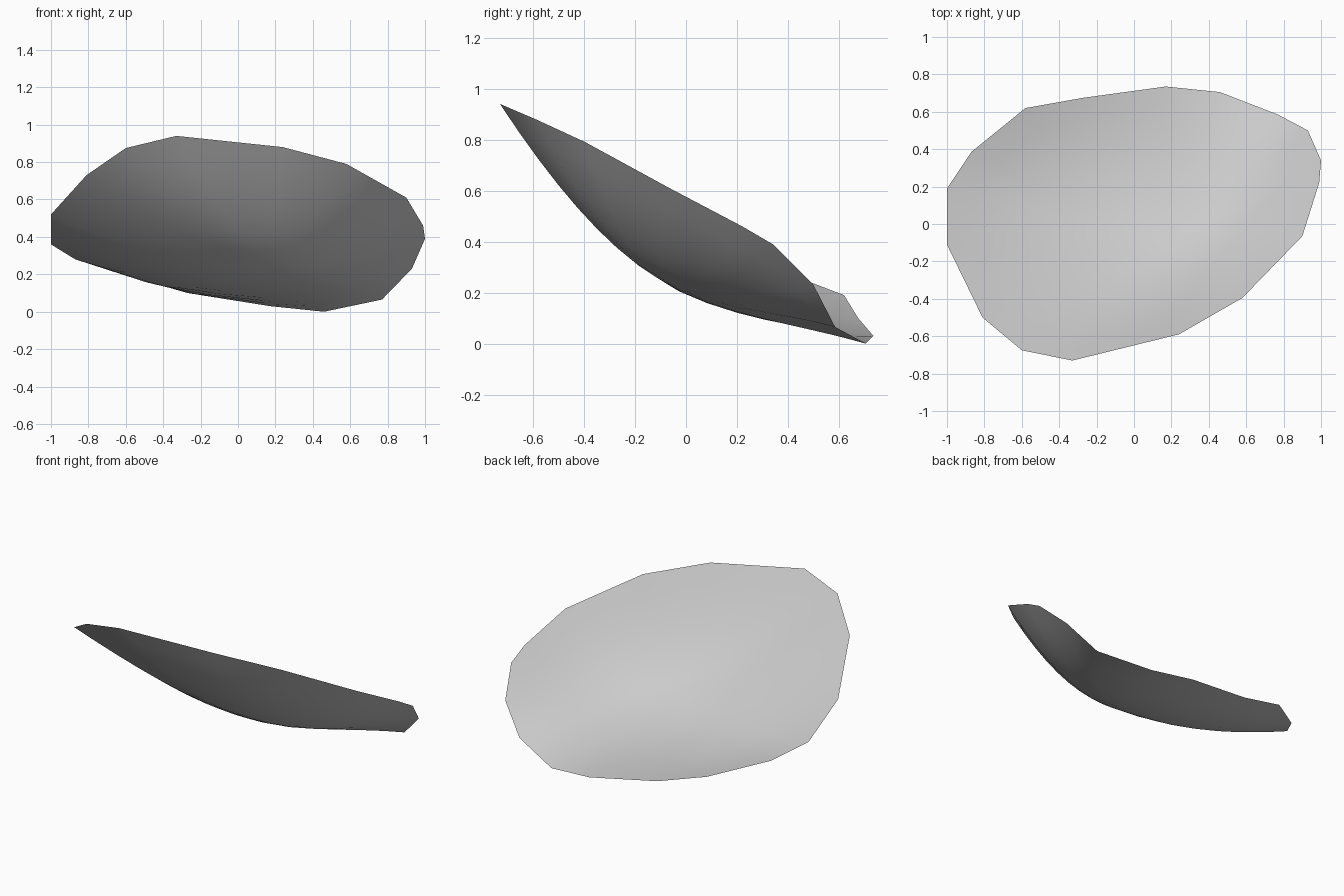
import bpy
import bmesh
from mathutils import Vector

if "Cube" in bpy.data.objects:
    bpy.data.objects.remove(bpy.data.objects["Cube"], do_unlink=True)

# Corners of the tilted, irregular rim, counter-clockwise from the left end
RIM = [
    (-1, .19, .36), (-1, -.11, .52), (-.81, -.5, .73), (-.6, -.675, .875),
    (-.33, -.73, .94), (.24, -.59, .88), (.58, -.395, .79), (.9, -.065, .61),
    (.99, .22, .46), (1, .34, .39), (.93, .5, .23), (.77, .585, .065),
    (.46, .705, 0), (.17, .735, .03), (-.27, .675, .1), (-.58, .62, .19),
    (-.87, .385, .28),
]
CENTRE = Vector((.15, -.12))
DEPTH = .36
RINGS = 8


def rim_plane(x, y):
    """Height of the slanted plane that the rim roughly follows."""
    return .54 + .035 * x - .64 * y


def shell_point(corner, r):
    """Point of the dished surface at fraction r from the centre to the rim."""
    rim = Vector(corner)
    flat = CENTRE.lerp(rim.xy, r)
    rim_offset = rim.z - rim_plane(rim.x, rim.y)
    dish = DEPTH * (1 - r * r) * (1 - .25 * max(0, flat.y))
    return (flat.x, flat.y, rim_plane(*flat) + rim_offset * r ** 3 - dish)


def make_material(name, colour):
    mat = bpy.data.materials.new(name)
    mat.use_nodes = True
    mat.diffuse_color = colour
    mat.node_tree.nodes["Principled BSDF"].inputs["Base Color"].default_value = colour
    return mat


# Dished shell: a fan at the middle and rings of faces out to the rim
bm = bmesh.new()
middle = bm.verts.new(shell_point(RIM[0], 0))
rings = [[bm.verts.new(shell_point(c, (i + 1) / RINGS)) for c in RIM]
         for i in range(RINGS)]
for k in range(len(RIM)):
    n = (k + 1) % len(RIM)
    bm.faces.new((middle, rings[0][k], rings[0][n]))
    for inner, outer in zip(rings, rings[1:]):
        bm.faces.new((inner[k], outer[k], outer[n], inner[n]))
for face in bm.faces:
    face.smooth = True

mesh = bpy.data.meshes.new("curved_shell")
bm.to_mesh(mesh)
bm.free()
mesh.materials.append(make_material("light grey", (.6, .6, .6, 1)))
shell = bpy.data.objects.new("curved_shell", mesh)
bpy.context.collection.objects.link(shell)
